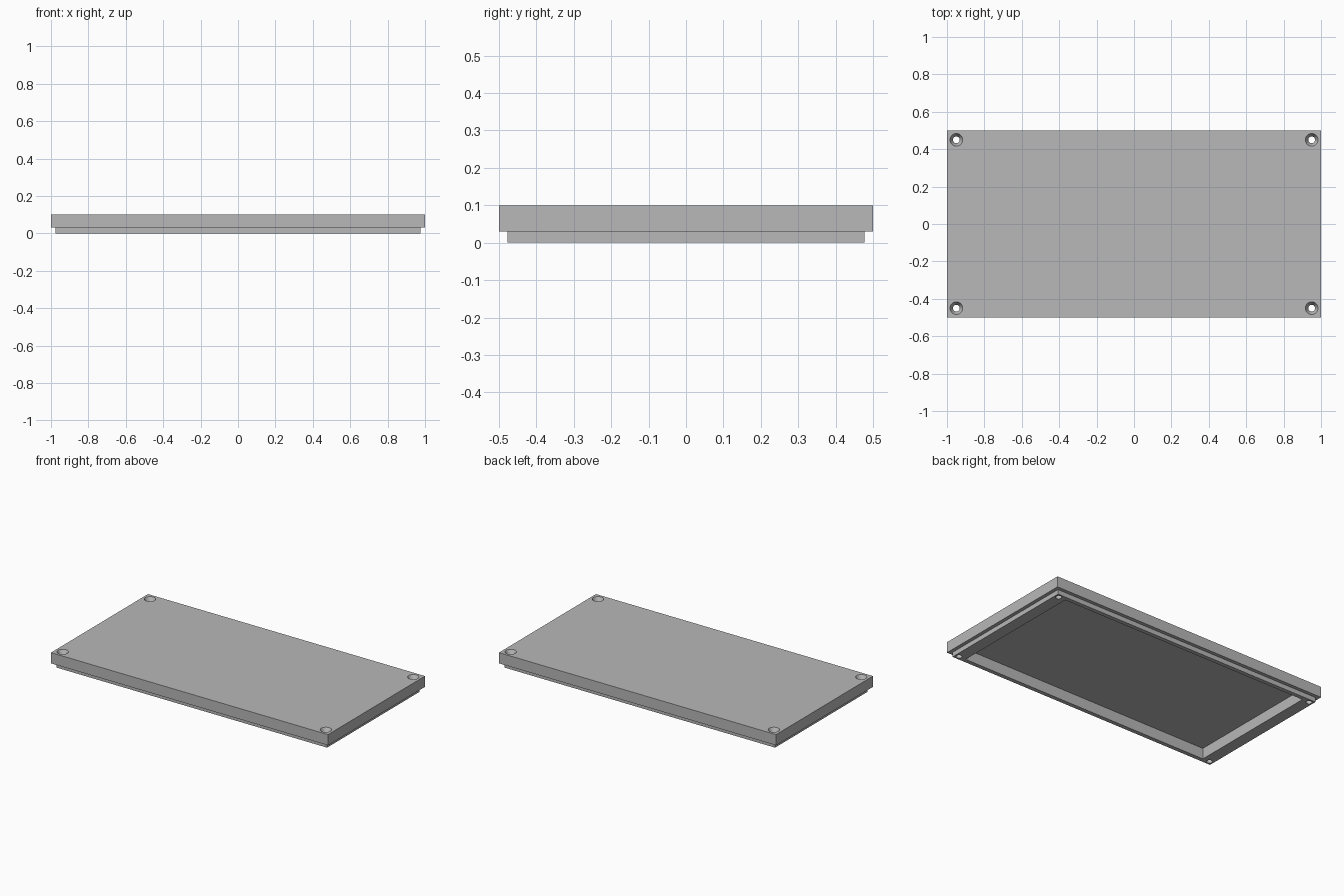
import bpy, bmesh, math

if "Cube" in bpy.data.objects:
    bpy.data.objects.remove(bpy.data.objects["Cube"])

grey = bpy.data.materials.new("plain grey")
grey.diffuse_color = (0.48, 0.48, 0.48, 1)
grey.use_nodes = True
grey.node_tree.nodes["Principled BSDF"].inputs["Base Color"].default_value = grey.diffuse_color


def lofted(name, rings, location=(0, 0, 0)):
    """Closed solid skinned through a stack of rings of points."""
    bm = bmesh.new()
    loops = [[bm.verts.new(p) for p in ring] for ring in rings]
    n = len(loops[0])
    for a, b in zip(loops, loops[1:]):
        for i in range(n):
            j = (i + 1) % n
            bm.faces.new((a[i], a[j], b[j], b[i]))
    bm.faces.new(loops[0])
    bm.faces.new(loops[-1])
    bmesh.ops.recalc_face_normals(bm, faces=bm.faces)
    mesh = bpy.data.meshes.new(name)
    bm.to_mesh(mesh)
    bm.free()
    mesh.materials.append(grey)
    obj = bpy.data.objects.new(name, mesh)
    obj.location = location
    bpy.context.collection.objects.link(obj)
    return obj


def rectangle(x, y, z):
    return [(-x, -y, z), (x, -y, z), (x, y, z), (-x, y, z)]


def circle(r, z, n=32):
    return [(r * math.cos(2 * math.pi * i / n), r * math.sin(2 * math.pi * i / n), z)
            for i in range(n)]


# Lid: top plate, stepped lip, and hollow underside
lid = lofted("lid", [
    rectangle(1.0, 0.5, 0.1),
    rectangle(1.0, 0.5, 0.03),
    rectangle(0.977, 0.477, 0.03),
    rectangle(0.977, 0.477, 0.0),
    rectangle(0.9, 0.45, 0.0),
    rectangle(0.9, 0.45, 0.07),
])

# Countersunk screw holes in the four corners
cutters = []
for sx in (-1, 1):
    for sy in (-1, 1):
        cutter = lofted("screw_hole_cutter", [
            circle(0.018, -0.05),
            circle(0.018, 0.07),
            circle(0.034, 0.1),
            circle(0.034, 0.15),
        ], (sx * 0.95, sy * 0.45, 0))
        cutter.hide_render = True
        cutters.append(cutter)
        mod = lid.modifiers.new("screw hole", 'BOOLEAN')
        mod.operation = 'DIFFERENCE'
        mod.solver = 'EXACT'
        mod.object = cutter

bpy.context.view_layer.objects.active = lid
lid.select_set(True)
for mod in list(lid.modifiers):
    bpy.ops.object.modifier_apply(modifier=mod.name)
for cutter in cutters:
    bpy.data.objects.remove(cutter)

# Smooth hole walls, crisp edges elsewhere
bpy.ops.object.shade_smooth_by_angle(angle=math.radians(25))
